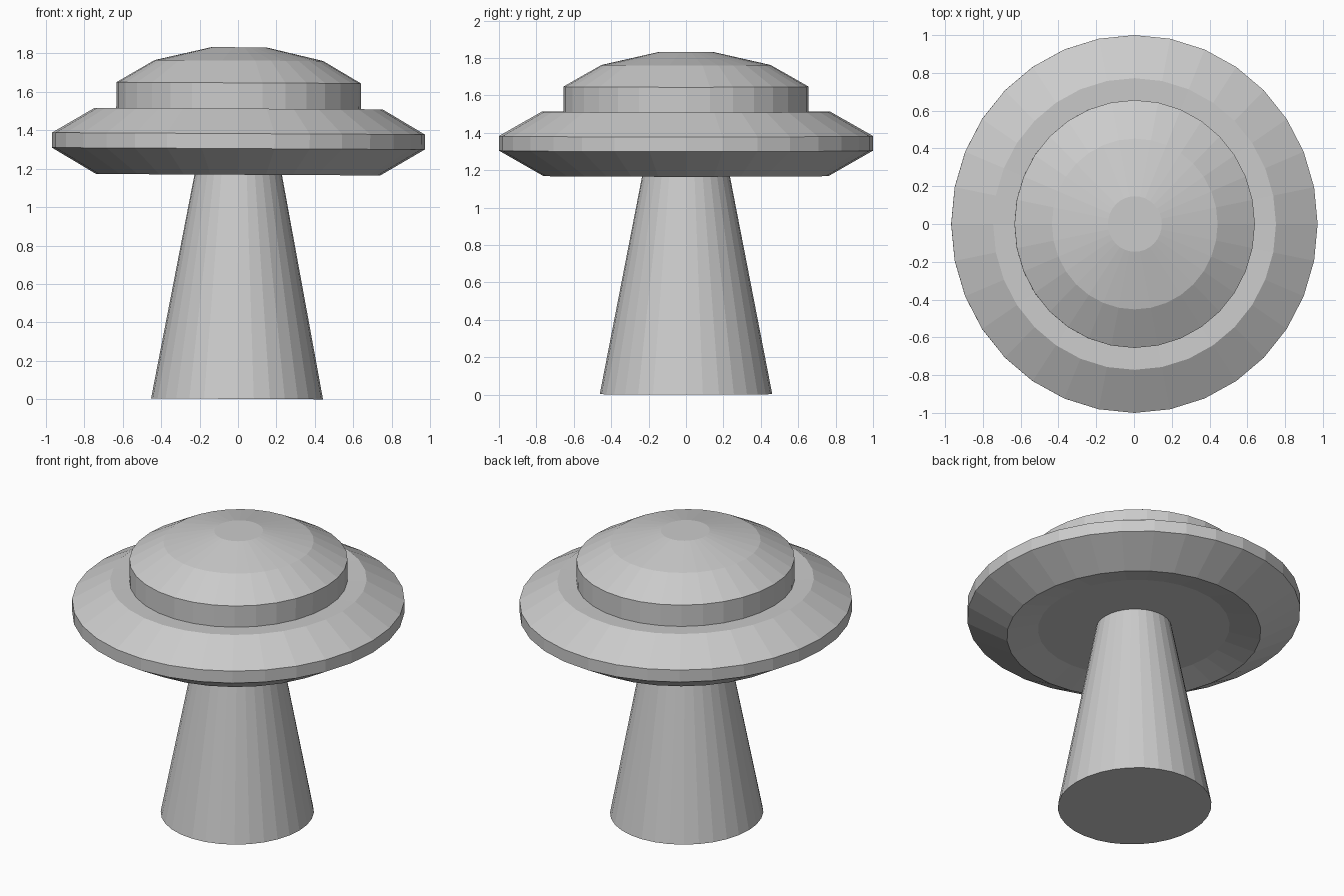
import bpy, bmesh
from math import sin, cos, tau, radians

if "Cube" in bpy.data.objects:
    bpy.data.objects.remove(bpy.data.objects["Cube"])

SIDES = 32
X_SQUASH = 0.97   # the plan is a slightly narrow ellipse


def lathe(name, profile, cap_bottom=False, cap_top=False):
    """Revolve (radius, z) points, listed bottom to top along the outside."""
    bm = bmesh.new()
    rings = []
    for r, z in profile:
        rings.append([bm.verts.new((X_SQUASH * r * cos(tau * i / SIDES),
                                    r * sin(tau * i / SIDES), z))
                      for i in range(SIDES)])
    for low, high in zip(rings, rings[1:]):
        for i in range(SIDES):
            j = (i + 1) % SIDES
            bm.faces.new((low[i], low[j], high[j], high[i]))
    if cap_bottom:
        bm.faces.new(rings[0][::-1])
    if cap_top:
        bm.faces.new(rings[-1])
    mesh = bpy.data.meshes.new(name)
    bm.to_mesh(mesh)
    bm.free()
    obj = bpy.data.objects.new(name, mesh)
    bpy.context.collection.objects.link(obj)
    # the whole model leans very slightly towards +x
    obj.rotation_euler.y = radians(0.3)
    obj.location = (-0.005, 0, 0.0024)
    return obj


# tapered stem
lathe("stem", [(0.461, 0), (0.226, 1.21)], cap_bottom=True)

# saucer with a shallow recess underneath and a bevelled rim
lathe("saucer", [(0.226, 1.21), (0.575, 1.21), (0.762, 1.166),
                 (1.0, 1.302), (1.0, 1.38), (0.772, 1.51), (0.656, 1.506)])

# faceted dome with a short upright wall and flat top
lathe("dome", [(0.656, 1.506), (0.656, 1.644), (0.452, 1.76), (0.147, 1.829)],
      cap_top=True)
